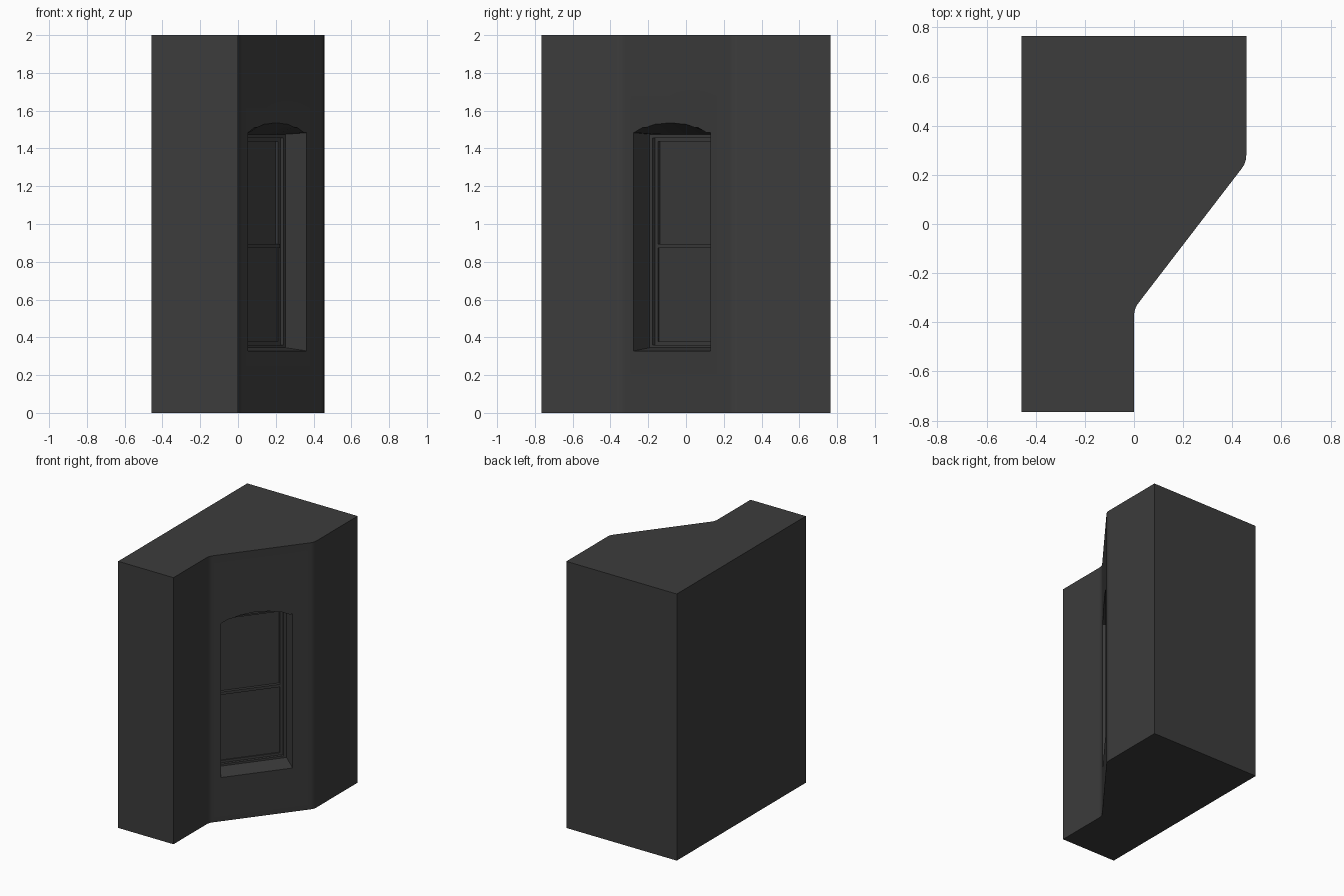
import bpy, bmesh, math
from mathutils import Vector

if "Cube" in bpy.data.objects:
    bpy.data.objects.remove(bpy.data.objects["Cube"])

DARK = bpy.data.materials.new("dark_grey")
DARK.diffuse_color = (0.045, 0.045, 0.045, 1)
DARK.use_nodes = True
DARK.node_tree.nodes["Principled BSDF"].inputs["Base Color"].default_value = DARK.diffuse_color

# Slanted wall frame: s runs along the wall, d goes into it
A, B = Vector((0.0, -0.345, 0)), Vector((0.457, 0.25, 0))
T = (B - A).normalized()
N = Vector((T.y, -T.x, 0))
MID = (A + B) / 2


def wall_point(s, d, z):
    return MID + T * s - N * d + Vector((0, 0, z))


def make_object(name, bm):
    bmesh.ops.recalc_face_normals(bm, faces=bm.faces[:])
    mesh = bpy.data.meshes.new(name)
    bm.to_mesh(mesh)
    bm.free()
    obj = bpy.data.objects.new(name, mesh)
    obj.data.materials.append(DARK)
    bpy.context.collection.objects.link(obj)
    return obj


def loft(name, rings):
    bm = bmesh.new()
    loops = [[bm.verts.new(p) for p in ring] for ring in rings]
    n = len(loops[0])
    for a, b in zip(loops, loops[1:]):
        for i in range(n):
            j = (i + 1) % n
            bm.faces.new((a[i], a[j], b[j], b[i]))
    bm.faces.new(loops[0])
    bm.faces.new(loops[-1])
    return make_object(name, bm)


def rounded(prev, corner, nxt, r=0.03, steps=5):
    # Small curve replacing a corner
    p = corner + (prev - corner).normalized() * r
    q = corner + (nxt - corner).normalized() * r
    ts = [i / steps for i in range(steps + 1)]
    return [p * (1 - t) ** 2 + corner * 2 * t * (1 - t) + q * t * t for t in ts]


def wall_box(name, s0, s1, d0, d1, z0, z1):
    return loft(name, [[wall_point(s, d, z) for s, z in
                        ((s0, z0), (s1, z0), (s1, z1), (s0, z1))] for d in (d0, d1)])


# Wall block with two softened corners
p1, p2 = Vector((0, -0.765, 0)), Vector((0.457, 0.765, 0))
plan = ([Vector((-0.459, -0.765, 0)), p1] + rounded(p1, A, B)
        + rounded(A, B, p2) + [p2, Vector((-0.459, 0.765, 0))])
wall = loft("wall_block", [[p + Vector((0, 0, z)) for p in plan] for z in (0, 2)])

# Stepped window recess: arched outside, square at the frame
S0, S1 = -0.29, 0.222


def opening(d, inset, z0, z1, arch):
    a, b = S0 + inset, S1 - inset
    pts = [wall_point(a, d, z0), wall_point(b, d, z0)]
    for i in range(7):
        u = i / 6
        pts.append(wall_point(b + (a - b) * u, d, z1 + arch * 4 * u * (1 - u)))
    return pts


cutter = loft("window_cutter", [
    opening(-0.05, 0, 0.322, 1.486, 0.071),
    opening(0.14, 0, 0.345, 1.475, 0.0),
    opening(0.14, 0.02, 0.36, 1.455, 0.0),
    opening(0.16, 0.02, 0.36, 1.455, 0.0),
    opening(0.16, 0.04, 0.378, 1.437, 0.0),
    opening(0.178, 0.04, 0.378, 1.437, 0.0)])
cutter.hide_render = True
cut = wall.modifiers.new("window", 'BOOLEAN')
cut.operation = 'DIFFERENCE'
cut.solver = 'EXACT'
cut.object = cutter
bpy.context.view_layer.objects.active = wall
wall.select_set(True)
bpy.ops.object.modifier_apply(modifier=cut.name)
bpy.data.objects.remove(cutter)
bpy.ops.object.shade_smooth_by_angle(angle=math.radians(15))

# Middle rail and the slightly forward lower pane
wall_box("meeting_rail", S0 + 0.03, S1 - 0.03, 0.155, 0.19, 0.872, 0.893)
wall_box("lower_pane", S0 + 0.035, S1 - 0.035, 0.168, 0.19, 0.37, 0.875)
